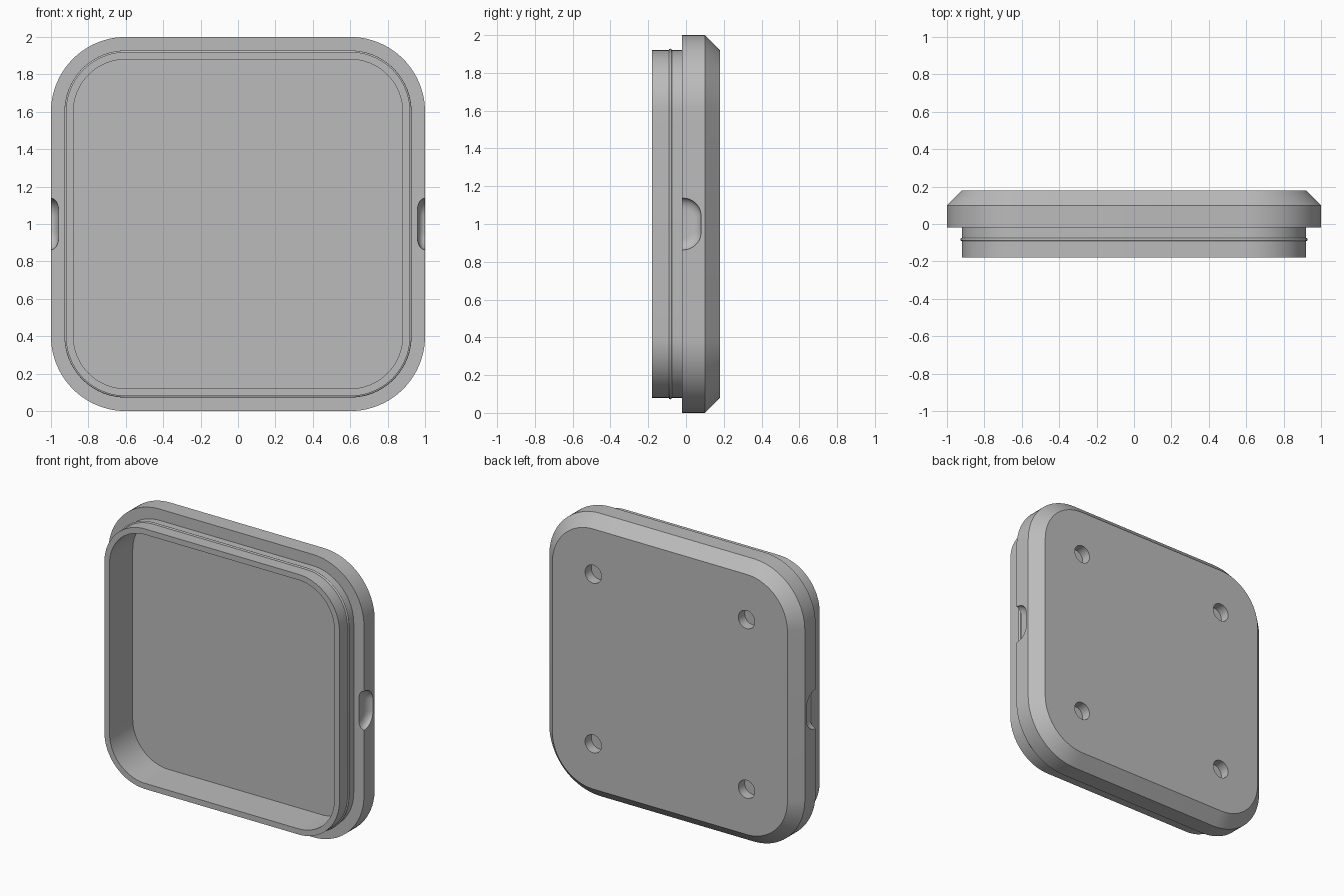
import bpy, bmesh, math
from mathutils import Matrix, Vector

cube = bpy.data.objects.get("Cube")
if cube:
    bpy.data.objects.remove(cube, do_unlink=True)

GREY = (0.5, 0.5, 0.5, 1)
CENTRE = 0.6          # corner arc centres, also the screw hole positions

plastic = bpy.data.materials.new("grey plastic")
plastic.use_nodes = True
plastic.diffuse_color = GREY
plastic.node_tree.nodes["Principled BSDF"].inputs["Base Color"].default_value = GREY


def rounded_square(half, y, steps=20):
    """Ring of points in the xz plane with arcs around the corner centres."""
    r = half - CENTRE
    pts = []
    for k, (sx, sz) in enumerate([(1, 1), (-1, 1), (-1, -1), (1, -1)]):
        for i in range(steps + 1):
            a = math.pi / 2 * (k + i / steps)
            pts.append((sx * CENTRE + r * math.cos(a), y,
                        1 + sz * CENTRE + r * math.sin(a)))
    return pts


def loft(name, rings):
    """Skin a closed solid through a list of point rings."""
    bm = bmesh.new()
    loops = [[bm.verts.new(p) for p in ring] for ring in rings]
    n = len(loops[0])
    for a, b in zip(loops, loops[1:]):
        for i in range(n):
            j = (i + 1) % n
            bm.faces.new((a[i], a[j], b[j], b[i]))
    bm.faces.new(loops[0])
    bm.faces.new(loops[-1])
    bmesh.ops.recalc_face_normals(bm, faces=bm.faces)
    mesh = bpy.data.meshes.new(name)
    bm.to_mesh(mesh)
    bm.free()
    obj = bpy.data.objects.new(name, mesh)
    mesh.materials.append(plastic)
    bpy.context.collection.objects.link(obj)
    return obj


def notch_ring(side, t, steps=12):
    """D-shaped outline of the finger notch, shrinking as it goes deeper."""
    inset = 0.06 * (1 - math.cos(t))
    x = side * (1 - 0.04 * math.sin(t))
    half, depth = 0.137 - inset, 0.1 - inset
    r = 0.095 - inset
    pts = [(x, -0.1, 1 - half)]
    for k in (0, 1):
        for i in range(steps + 1):
            a = math.pi / 2 * (k + i / steps) - math.pi / 2
            cz = (half - r) * (1 if k else -1)
            pts.append((x, -0.02 + depth - r + r * math.cos(a),
                        1 + cz + r * math.sin(a)))
    pts.append((x, -0.1, 1 + half))
    return pts


# Lid section: recess floor, lip with snap bead, rim, chamfered back
bead = [(0.92 + 0.008 * math.sin(a), -0.083 - 0.008 * math.cos(a))
        for a in (math.pi * i / 6 for i in range(7))]
section = [(0.88, 0.08), (0.88, -0.18), (0.92, -0.18)] + bead + [
    (0.92, -0.02), (1.0, -0.02), (1.0, 0.10), (0.92, 0.18)]
lid = loft("lid", [rounded_square(h, y) for h, y in section])

# Blind screw holes in the back
cutters = []
for sx in (-1, 1):
    for sz in (-1, 1):
        rings = [[(sx * CENTRE + 0.064 * math.cos(math.tau * i / 32), y,
                   1 + sz * CENTRE + 0.064 * math.sin(math.tau * i / 32))
                  for i in range(32)] for y in (0.11, 0.3)]
        cutters.append(loft("screw_hole_cutter", rings))

# Finger notches in both sides of the rim
for side in (-1, 1):
    rings = [notch_ring(side, math.pi / 2 * i / 8) for i in range(9)]
    outer = [(side * 1.1, y, z) for x, y, z in rings[0]]
    cutters.append(loft("finger_notch_cutter", [outer] + rings))

# Cut, then drop the helpers
bpy.context.view_layer.objects.active = lid
lid.select_set(True)
for cutter in cutters:
    mod = lid.modifiers.new("cut", 'BOOLEAN')
    mod.operation = 'DIFFERENCE'
    mod.solver = 'EXACT'
    mod.object = cutter
    cutter.hide_render = True
    bpy.ops.object.modifier_apply(modifier=mod.name)
    bpy.data.objects.remove(cutter, do_unlink=True)

bpy.ops.object.shade_smooth_by_angle(angle=math.radians(32))
